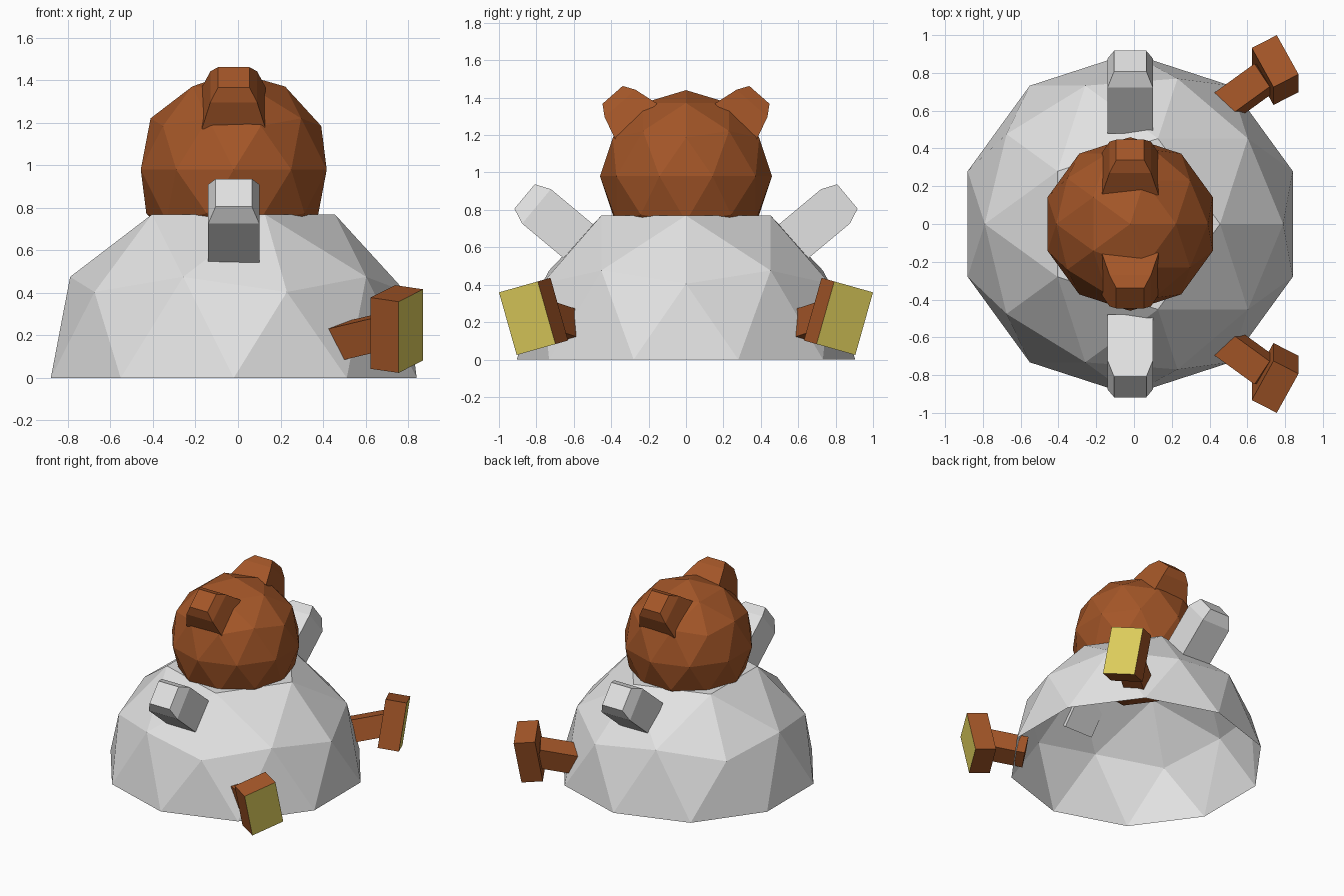
import bpy, bmesh
from mathutils import Vector

if "Cube" in bpy.data.objects:
    bpy.data.objects.remove(bpy.data.objects["Cube"])

CX = -0.02  # the torso, head, ears and arms share this x


def material(name, rgb):
    m = bpy.data.materials.new(name)
    m.diffuse_color = (*rgb, 1)
    m.use_nodes = True
    m.node_tree.nodes["Principled BSDF"].inputs["Base Color"].default_value = m.diffuse_color
    return m


GREY = material("light grey", (0.76, 0.76, 0.76))
BROWN = material("brown", (0.37, 0.093, 0.021))
YELLOW = material("yellow", (0.75, 0.63, 0.11))


def add(name, bm, *mats):
    bmesh.ops.recalc_face_normals(bm, faces=bm.faces[:])
    mesh = bpy.data.meshes.new(name)
    bm.to_mesh(mesh)
    bm.free()
    for m in mats:
        mesh.materials.append(m)
    ob = bpy.data.objects.new(name, mesh)
    bpy.context.collection.objects.link(ob)
    return ob


def ball(radius, z):
    bm = bmesh.new()
    bmesh.ops.create_icosphere(bm, subdivisions=2, radius=radius)
    bmesh.ops.translate(bm, vec=(CX, 0, z), verts=bm.verts[:])
    return bm


def loft(start, axis, up, sections, side):
    """Four-sided prism: sections are (distance, half width, half height); side mirrors y."""
    start, axis = Vector(start), Vector(axis).normalized()
    up = Vector(up)
    up = (up - axis * up.dot(axis)).normalized()
    across = axis.cross(up)
    bm = bmesh.new()
    rings = []
    for d, w, h in sections:
        ring = []
        for a, b in ((-1, -1), (1, -1), (1, 1), (-1, 1)):
            p = start + axis * d + across * (a * w) + up * (b * h)
            ring.append(bm.verts.new((p.x, p.y * side, p.z)))
        rings.append(ring)
    for r, s in zip(rings, rings[1:]):
        for i in range(4):
            j = (i + 1) % 4
            bm.faces.new((r[i], r[j], s[j], s[i]))
    bm.faces.new(rings[0])
    end = bm.faces.new(rings[-1])
    return bm, end


# Torso: half ball, open below, flat on top
bm = ball(0.905, 0)
bmesh.ops.delete(bm, geom=[v for v in bm.verts if v.co.z < -0.01 or v.co.z > 0.85],
                 context='VERTS')
bmesh.ops.contextual_create(bm, geom=[e for e in bm.edges
                                      if all(v.co.z > 0.75 for v in e.verts)])
add("torso", bm, GREY)

# Head
add("head", ball(0.46, 0.98), BROWN)

for side, label in ((-1, "front"), (1, "back")):
    # Arm: square bar with a tapered tip
    bm, _ = loft((CX, 0.555, 0.615), (0, 0.768, 0.64), (0, -0.64, 0.768),
                 [(0, 0.12, 0.12), (0.318, 0.12, 0.12), (0.401, 0.085, 0.085)], side)
    add(label + "_arm", bm, GREY)

    # Ear: flared stub with a tapered tip
    bm, _ = loft((CX, 0.265, 1.27), (0, 0.66, 0.75), (0, -0.75, 0.66),
                 [(0, 0.15, 0.148), (0.133, 0.11, 0.11), (0.193, 0.074, 0.072)], side)
    add(label + "_ear", bm, BROWN)

    # Leg: short bar from the torso to the foot
    lean = (0, 0.096, 0.34)
    bm, _ = loft((0.478, 0.62, 0.17), (0.21, 0.152, 0.05), lean,
                 [(0, 0.075, 0.08), (0.28, 0.075, 0.08)], side)
    add(label + "_leg", bm, BROWN)

    # Foot: tilted block whose outer face is the yellow sole
    bm, sole = loft((0.681, 0.781, 0.24), (0.882, 0.453, -0.128), lean,
                    [(0, 0.122, 0.174), (0.15, 0.122, 0.174)], side)
    sole.material_index = 1
    add(label + "_foot", bm, BROWN, YELLOW)
